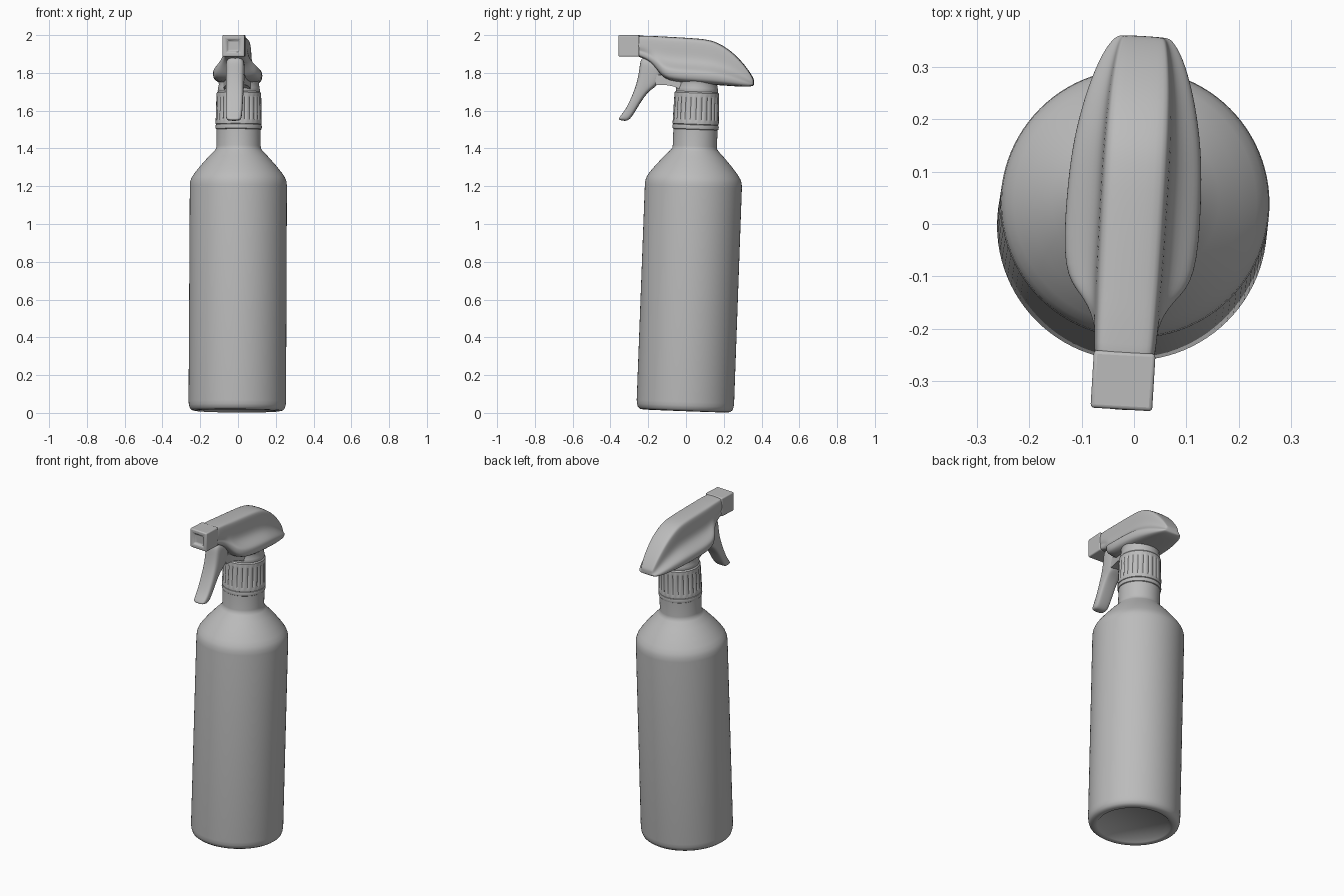
import bpy, bmesh, math

if "Cube" in bpy.data.objects:
    bpy.data.objects.remove(bpy.data.objects["Cube"], do_unlink=True)

grey = bpy.data.materials.new("plain grey")
grey.use_nodes = True
COLOUR = (0.5, 0.5, 0.5, 1)
grey.diffuse_color = COLOUR
grey.node_tree.nodes["Principled BSDF"].inputs["Base Color"].default_value = COLOUR

BOTTLE = dict(loc=(-0.004, -0.005, 0.01), rot=(-0.037, 0.005, 0))   # leaning axis
HEAD = dict(loc=(-0.003, 0, 0), rot=(0, 0, -0.06))                  # turned spray head


def finish(name, bm, loc, rot, angle=35, subsurf=0):
    bmesh.ops.recalc_face_normals(bm, faces=bm.faces)
    mesh = bpy.data.meshes.new(name)
    bm.to_mesh(mesh)
    bm.free()
    obj = bpy.data.objects.new(name, mesh)
    bpy.context.collection.objects.link(obj)
    obj.location, obj.rotation_euler = loc, rot
    mesh.materials.append(grey)
    bpy.ops.object.select_all(action='DESELECT')
    obj.select_set(True)
    bpy.context.view_layer.objects.active = obj
    bpy.ops.object.shade_smooth_by_angle(angle=math.radians(angle))
    if subsurf:
        obj.modifiers.new("Smooth", 'SUBSURF').levels = subsurf
        obj.modifiers["Smooth"].render_levels = subsurf
    return obj


def loft(rings):
    """Skin closed rings of points and cap both ends."""
    bm = bmesh.new()
    loops = [[bm.verts.new(p) for p in ring] for ring in rings]
    n = len(loops[0])
    for a, b in zip(loops, loops[1:]):
        for i in range(n):
            j = (i + 1) % n
            bm.faces.new((a[i], a[j], b[j], b[i]))
    bm.faces.new(loops[0])
    bm.faces.new(loops[-1])
    return bm


def lathe(profile, segs=96, ribs=()):
    """Rings from (radius, z); ring indices in ribs alternate in and out."""
    rings = []
    for k, (r, z) in enumerate(profile):
        ring = []
        for i in range(segs):
            a = 2 * math.pi * i / segs
            rr = r - 0.006 * (k in ribs and i % 4 == 0)
            ring.append((rr * math.cos(a), rr * math.sin(a), z))
        rings.append(ring)
    return loft(rings)


# Bottle with recessed base, rounded heel, sloping shoulder and neck
finish("bottle", lathe([
    (0.19, 0.02), (0.205, 0.004), (0.22, 0), (0.238, 0.003), (0.25, 0.012),
    (0.256, 0.03), (0.258, 0.05), (0.257, 1.19), (0.255, 1.215), (0.247, 1.237),
    (0.232, 1.26), (0.2, 1.3), (0.16, 1.345), (0.128, 1.378), (0.119, 1.39),
    (0.117, 1.405), (0.117, 1.5)]), **BOTTLE, angle=50)

# Tamper ring and ribbed screw cap
finish("tamper_ring", lathe([
    (0.115, 1.49), (0.121, 1.494), (0.123, 1.505), (0.121, 1.516), (0.115, 1.52)]), **BOTTLE)
finish("screw_cap", lathe([
    (0.114, 1.515), (0.122, 1.52), (0.122, 1.538), (0.122, 1.545), (0.119, 1.66),
    (0.118, 1.668), (0.117, 1.685), (0.111, 1.692)], ribs=(3, 4)), **BOTTLE)

# Collar between cap and head
finish("collar", lathe([
    (0.106, 1.68), (0.112, 1.695), (0.11, 1.712), (0.106, 1.73), (0.108, 1.745), (0.115, 1.765)]),
    **BOTTLE)

# Spray head shell: y, top, bottom, spine half width, flange half width
STATIONS = [
    (-0.28, 1.998, 1.892, 0.053, 0.053), (-0.23, 1.997, 1.88, 0.056, 0.056),
    (-0.18, 1.996, 1.852, 0.058, 0.064), (-0.14, 1.994, 1.8, 0.06, 0.09),
    (-0.10, 1.992, 1.752, 0.062, 0.129), (0.05, 1.984, 1.742, 0.063, 0.13),
    (0.14, 1.974, 1.736, 0.063, 0.124), (0.2, 1.943, 1.732, 0.061, 0.114),
    (0.26, 1.9, 1.728, 0.058, 0.1), (0.325, 1.825, 1.725, 0.05, 0.077),
    (0.355, 1.775, 1.73, 0.042, 0.055), (0.36, 1.762, 1.738, 0.035, 0.045)]
rings = []
for y, top, low, spine, flange in STATIONS:
    h = top - low
    half = [(spine * 0.8, top), (spine * 0.98, top - 0.06 * h), (spine * 1.04, low + 0.7 * h),
            (spine * 1.08, low + 0.46 * h), (flange * 0.93, low + 0.31 * h),
            (flange, low + 0.24 * h), (flange, low + 0.12 * h), (flange * 0.85, low)]
    rings.append([(x, y, z) for x, z in half] + [(-x, y, z) for x, z in reversed(half)])
finish("spray_head", loft(rings), **HEAD, angle=180, subsurf=2)

# Square nozzle block with a dished outlet
bm = bmesh.new()
bmesh.ops.create_cube(bm, size=1)
for v in bm.verts:
    v.co = (v.co.x * 0.118, v.co.y * 0.11 - 0.3, v.co.z * 0.114 + 1.943)
front = [f for f in bm.faces if f.normal.y < -0.9]
bmesh.ops.inset_region(bm, faces=front, thickness=0.032, depth=0)
bmesh.ops.inset_region(bm, faces=front, thickness=0.01, depth=-0.012)
nozzle = finish("nozzle", bm, **HEAD)
bevel = nozzle.modifiers.new("Rounded edges", 'BEVEL')
bevel.width, bevel.segments = 0.007, 3

# Curved trigger: front point, back point, half width
TRIGGER = [
    ((-0.238, 1.9), (-0.13, 1.86), 0.05), ((-0.246, 1.83), (-0.125, 1.8), 0.05),
    ((-0.256, 1.77), (-0.14, 1.738), 0.049), ((-0.27, 1.72), (-0.195, 1.708), 0.047),
    ((-0.287, 1.675), (-0.238, 1.65), 0.046), ((-0.32, 1.605), (-0.274, 1.588), 0.044),
    ((-0.352, 1.567), (-0.295, 1.558), 0.042), ((-0.362, 1.55), (-0.315, 1.543), 0.035)]
rings = []
for (fy, fz), (by, bz), w in TRIGGER:
    def at(t, x):
        return (x, fy + (by - fy) * t, fz + (bz - fz) * t)
    side = [(0, 0.7), (0.15, 1), (0.85, 1), (1, 0.7)]
    rings.append([at(t, w * s) for t, s in side] + [at(t, -w * s) for t, s in reversed(side)])
finish("trigger", loft(rings), **HEAD, angle=180, subsurf=2)

# Pivot web that arches from the trigger back to the collar
WEB = [(-0.16, 1.79, 1.735, 0.045), (-0.11, 1.79, 1.737, 0.05),
       (-0.06, 1.79, 1.728, 0.065), (0.0, 1.79, 1.7, 0.075)]
finish("pivot_web", loft([[(w, y, t), (w, y, b), (-w, y, b), (-w, y, t)]
                          for y, t, b, w in WEB]), **HEAD, angle=40)
